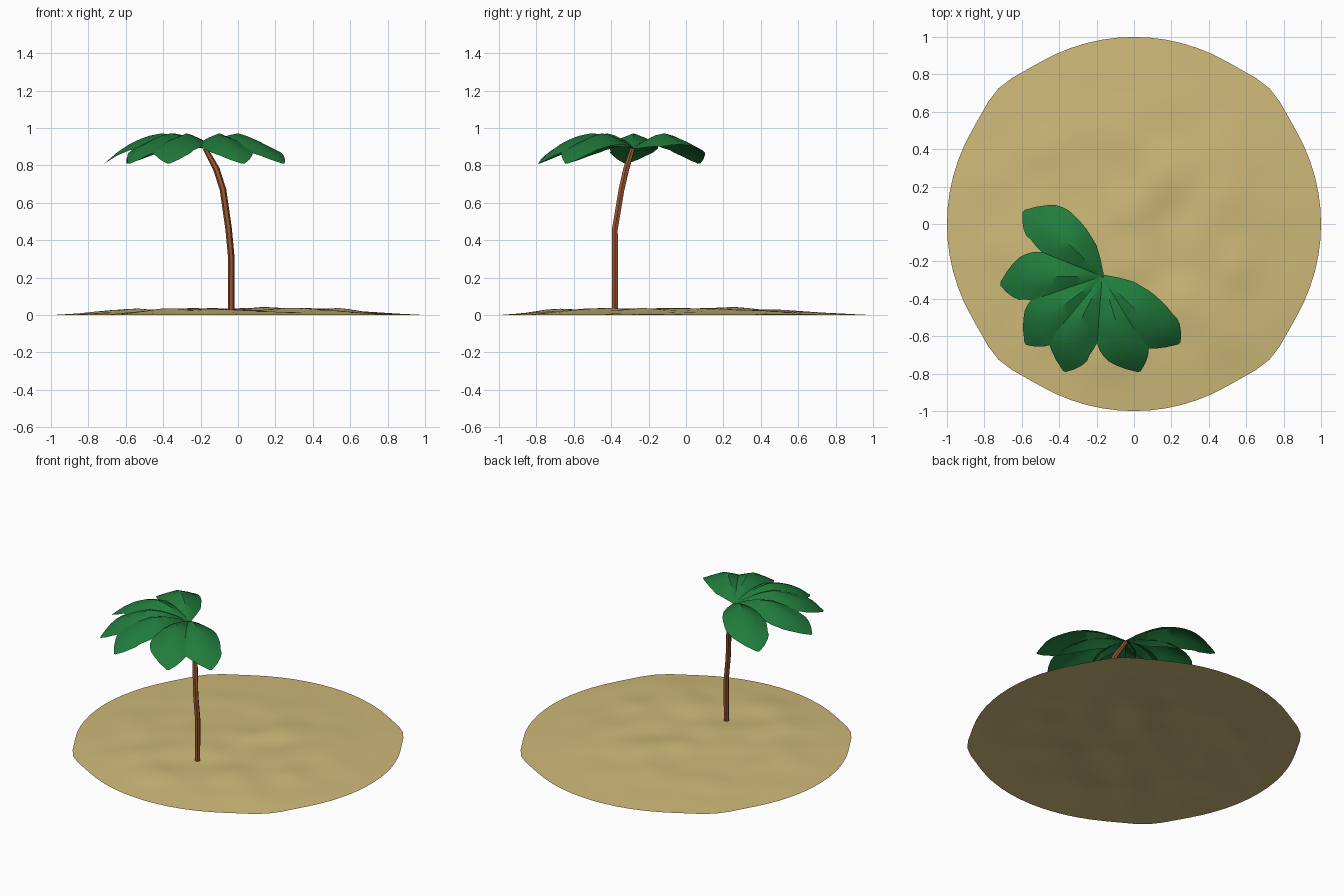
import bpy, bmesh, math
from mathutils import Vector, noise

if "Cube" in bpy.data.objects:
    bpy.data.objects.remove(bpy.data.objects["Cube"])


def material(name, rgb):
    m = bpy.data.materials.new(name)
    m.diffuse_color = (*rgb, 1)
    m.use_nodes = True
    m.node_tree.nodes["Principled BSDF"].inputs["Base Color"].default_value = m.diffuse_color
    return m


SAND = material("sand", (0.62, 0.49, 0.19))
BARK = material("bark brown", (0.31, 0.09, 0.03))
LEAF = material("leaf green", (0.015, 0.2, 0.045))


def finish(bm, name, mat, angle):
    bmesh.ops.recalc_face_normals(bm, faces=bm.faces)
    me = bpy.data.meshes.new(name)
    bm.to_mesh(me)
    bm.free()
    me.materials.append(mat)
    ob = bpy.data.objects.new(name, me)
    bpy.context.collection.objects.link(ob)
    bpy.ops.object.select_all(action='DESELECT')
    bpy.context.view_layer.objects.active = ob
    ob.select_set(True)
    bpy.ops.object.shade_smooth_by_angle(angle=math.radians(angle))
    return ob


def interp(t, pts):
    for (a, p), (b, q) in zip(pts, pts[1:]):
        if t <= b:
            return p + (q - p) * (t - a) / (b - a)
    return pts[-1][1]


# Sand island: thin open sheet of low dunes, falling to z = 0 at the rim
bm = bmesh.new()
RINGS, SEG = 22, 72


def sand_point(i, j):
    r, a = i / RINGS, math.tau * j / SEG
    corner = max(0, math.cos(4 * (a - math.pi / 4))) ** 6
    x, y = r * math.cos(a), r * math.sin(a)
    bump = noise.noise(Vector((x * 4, y * 4, 3.7)))
    slope = 2.2 - 1.0 * y                   # gentler shore at the back
    z = min(1, slope * (1 - r)) * (0.031 + 0.018 * bump)
    k = 1 + 0.025 * corner * r
    return bm.verts.new((x * k, y * k, max(0, z)))


rings = [[sand_point(i, j) for j in range(SEG)] for i in range(1, RINGS + 1)]
centre = bm.verts.new((0, 0, 0.032))
for j in range(SEG):
    n = (j + 1) % SEG
    bm.faces.new((centre, rings[0][j], rings[0][n]))
    for a, b in zip(rings, rings[1:]):
        bm.faces.new((a[j], b[j], b[n], a[n]))
finish(bm, "sand_island", SAND, 60)

# Trunk: six-sided tapered tube along a leaning path
path = [(-0.036, -0.38, 0.025), (-0.035, -0.38, 0.3), (-0.05, -0.38, 0.46),
        (-0.08, -0.345, 0.67), (-0.115, -0.32, 0.78), (-0.175, -0.285, 0.89)]
path = [Vector(p) for p in path]
bm = bmesh.new()
loops = []
for i, p in enumerate(path):
    d = (path[min(i + 1, 5)] - path[max(i - 1, 0)]).normalized()
    u = d.cross(Vector((0, 1, 0))).normalized()
    v = d.cross(u)
    rad = 0.0175 if i < 5 else 0.013
    loops.append([bm.verts.new(p + rad * (u * math.cos(k * math.pi / 3) + v * math.sin(k * math.pi / 3)))
                  for k in range(6)])
for a, b in zip(loops, loops[1:]):
    for k in range(6):
        bm.faces.new((a[k], a[(k + 1) % 6], b[(k + 1) % 6], b[k]))
bm.faces.new(loops[0])
bm.faces.new(loops[-1])
finish(bm, "trunk", BARK, 25)

# Fronds: arched ridged sheets, widest past the middle, with a blunt pointed tip
CROWN = Vector((-0.17, -0.28, 0))
HEIGHT = [(0, 0.89), (0.08, 0.93), (0.16, 0.96), (0.24, 0.972), (0.32, 0.955),
          (0.40, 0.92), (0.47, 0.875), (0.545, 0.81)]
WIDTH = [(0, 0.012), (0.07, 0.06), (0.14, 0.1), (0.25, 0.127), (0.36, 0.132), (0.45, 0.112),
         (0.50, 0.07), (0.545, 0.008)]
DROOP = [(0, 0.0), (0.14, 0.05), (0.25, 0.06), (0.36, 0.045), (0.545, 0.0)]
for n, deg in enumerate((136, 180, 217, 244, 287, 315)):
    a = math.radians(deg)
    along = Vector((math.cos(a), math.sin(a), 0))
    side = Vector((-math.sin(a), math.cos(a), 0))
    bm = bmesh.new()
    rows = []
    for s in [0.545 * i / 16 for i in range(17)]:
        w = interp(s, WIDTH)
        skew = 0.04 * max(0, (s - 0.4) / 0.145)   # tip bends slightly to one side
        row = []
        for t in (-1, -0.5, 0, 0.5, 1):
            p = CROWN + along * s + side * (w * t + skew)
            p.z = interp(s, HEIGHT) - interp(s, DROOP) * abs(t) ** 1.3
            row.append(bm.verts.new(p))
        rows.append(row)
    for r, q in zip(rows, rows[1:]):
        for k in range(4):
            bm.faces.new((r[k], q[k], q[k + 1], r[k + 1]))
    finish(bm, f"frond_{n + 1}", LEAF, 40)
